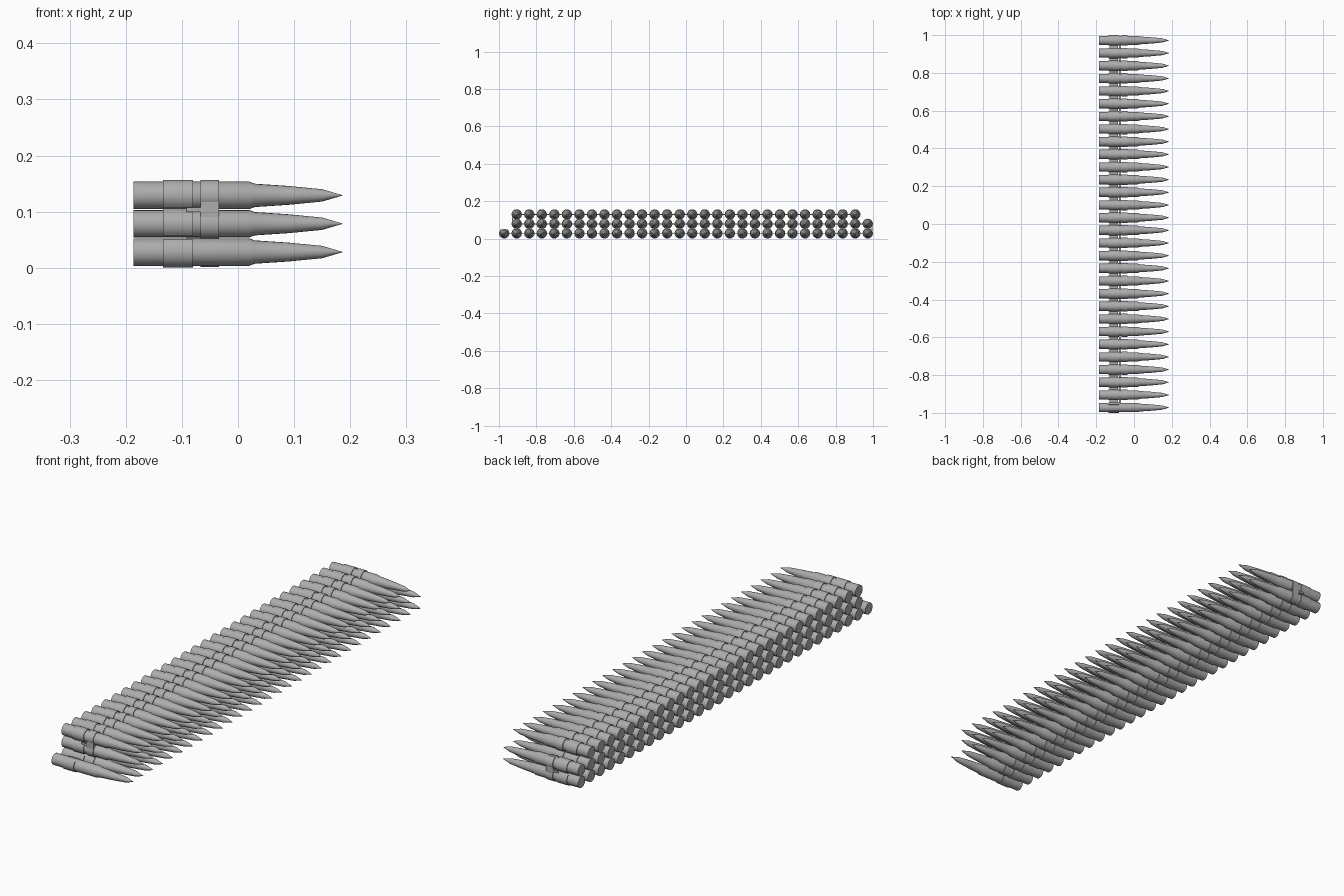
import bpy, bmesh
from math import pi, sin, cos, radians

if "Cube" in bpy.data.objects:
    bpy.data.objects.remove(bpy.data.objects["Cube"])

PITCH = 0.06703
R_CASE, R_LINK = 0.0245, 0.0278
ROW_Z = (0.028, 0.0785, 0.129)
WIDE, NARROW = (-0.134, -0.080), (-0.067, -0.034)

metal = bpy.data.materials.new("dark_metal")
metal.diffuse_color = (0.42, 0.42, 0.42, 1)
metal.use_nodes = True
metal.node_tree.nodes["Principled BSDF"].inputs["Base Color"].default_value = metal.diffuse_color


def finish(name, bm, loc, count=1):
    bmesh.ops.recalc_face_normals(bm, faces=bm.faces)
    me = bpy.data.meshes.new(name)
    bm.to_mesh(me)
    bm.free()
    for p in me.polygons:
        p.use_smooth = True
    me.set_sharp_from_angle(angle=radians(30))
    me.materials.append(metal)
    ob = bpy.data.objects.new(name, me)
    bpy.context.collection.objects.link(ob)
    ob.location = loc
    if count > 1:
        m = ob.modifiers.new("repeat", 'ARRAY')
        m.count = count
        m.use_relative_offset = False
        m.use_constant_offset = True
        m.constant_offset_displace = (0, PITCH, 0)
    return ob


def lathe(profile, n=20):
    # turn an (x, radius) profile around the x axis
    bm = bmesh.new()
    rings = [[bm.verts.new((x, r * cos(2 * pi * i / n), r * sin(2 * pi * i / n)))
              for i in range(n)] for x, r in profile]
    for a, b in zip(rings, rings[1:]):
        for i in range(n):
            j = (i + 1) % n
            bm.faces.new((a[i], a[j], b[j], b[i]))
    bm.faces.new(rings[0])
    bm.faces.new(rings[-1])
    return bm


def clip(x0, x1, mid, gap, n=18):
    # open C-shaped band; the gap is centred on angle mid
    bm = bmesh.new()
    secs = []
    for i in range(n + 1):
        t = mid + gap / 2 + (2 * pi - gap) * i / n
        secs.append([bm.verts.new((x, r * cos(t), r * sin(t))) for x, r in
                     ((x0, 0.024), (x0, R_LINK), (x1, R_LINK), (x1, 0.024))])
    for a, b in zip(secs, secs[1:]):
        for k in range(4):
            m = (k + 1) % 4
            bm.faces.new((a[k], a[m], b[m], b[k]))
    bm.faces.new(secs[0])
    bm.faces.new(secs[-1])
    return bm


def plate(x0, x1, dy, dz):
    bm = bmesh.new()
    bmesh.ops.create_cube(bm, size=1)
    for v in bm.verts:
        v.co = ((x0 + x1) / 2 + v.co.x * (x1 - x0), v.co.y * dy, v.co.z * dz)
    return bm


# case, shoulder, then a straight taper and a pointed tip
ROUND = [(-0.186, R_CASE), (0.020, R_CASE), (0.030, 0.0208),
         (0.090, 0.0168), (0.150, 0.0110), (0.186, 0.0004)]

# rows: name, first slot, count, side the wide clip opens, side the narrow clip opens
Y0 = -14.5 * PITCH
UP, DOWN = pi / 2, -pi / 2
rows = (("bottom", 0, 30, UP, DOWN), ("middle", 1, 29, DOWN, UP), ("top", 1, 28, DOWN, DOWN))
for (name, first, count, wide_open, narrow_open), z in zip(rows, ROW_Z):
    y = Y0 + first * PITCH
    finish(name + "_cartridges", lathe(ROUND), (0, y, z), count)
    finish(name + "_wide_clips", clip(*WIDE, wide_open, 1.3), (0, y, z), count)
    # the free end of the belt has no narrow clip
    skip = 1 if name == "bottom" else 0
    finish(name + "_narrow_clips", clip(*NARROW, narrow_open, 0.6),
           (0, y + skip * PITCH, z), count - skip)
    # webs between neighbouring rounds
    for x0, x1, tag in ((-0.130, -0.084, "wide"), (-0.080, -0.070, "narrow")):
        finish(f"{name}_{tag}_webs", plate(x0, x1, 0.018, 0.004),
               (0, y + PITCH / 2, z), count - 1)

# vertical straps where the belt folds back on itself
for name, y, k, s in (("rear_fold", Y0 + 29 * PITCH, 0, 1), ("front_fold", Y0 + PITCH, 1, -1)):
    zc = (ROW_Z[k] + ROW_Z[k + 1]) / 2
    finish(name + "_strap", plate(-0.067, -0.034, 0.003, 0.036), (0, y + s * 0.0235, zc))
    finish(name + "_tie", plate(-0.092, -0.060, 0.003, 0.008), (0, y + s * 0.0225, zc))
